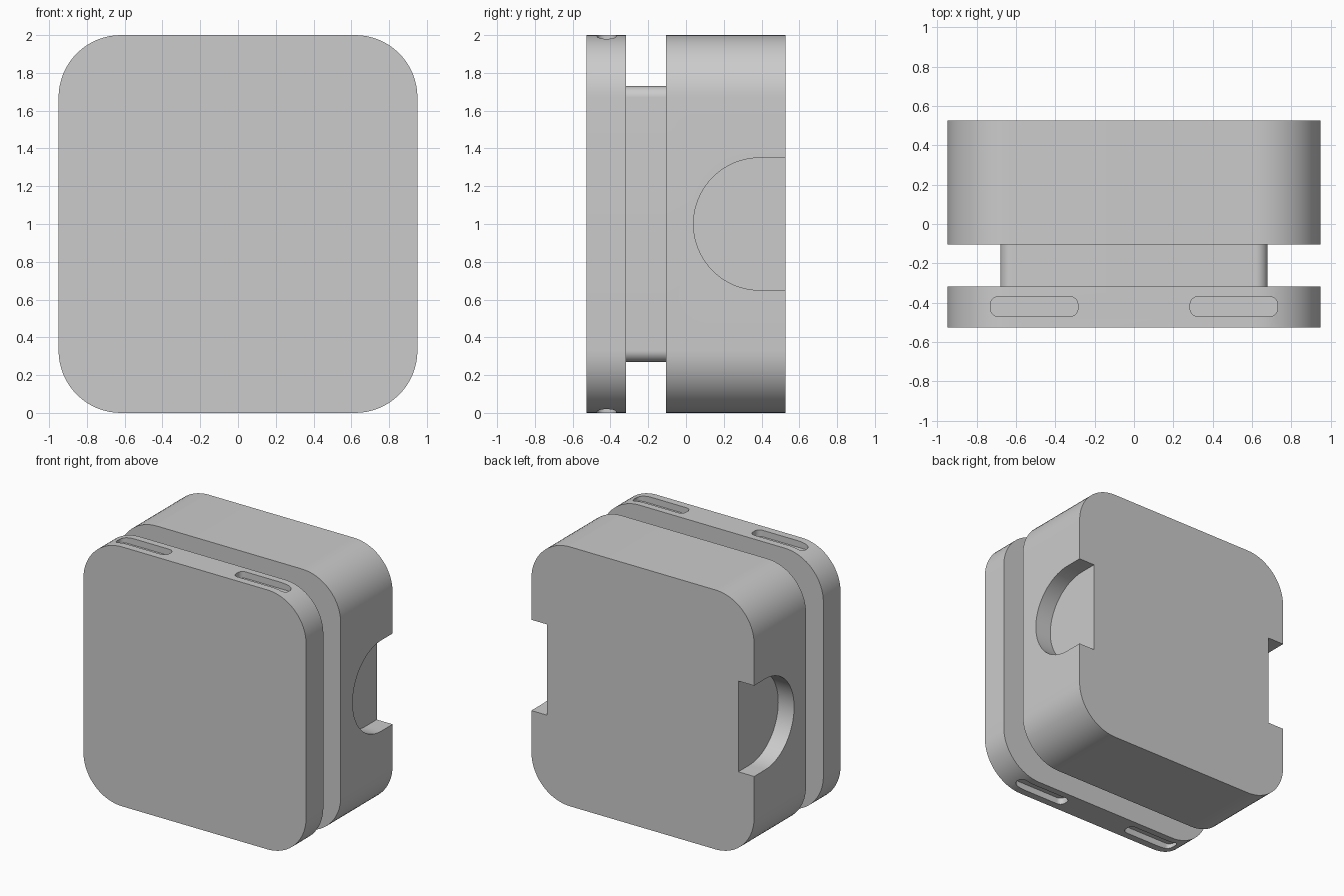
import bpy, bmesh
from math import cos, sin, pi
from mathutils import Vector

if "Cube" in bpy.data.objects:
    bpy.data.objects.remove(bpy.data.objects["Cube"])


def rounded_rect(w, h, r, n=16):
    """Outline of a rounded rectangle centred on the origin."""
    pts = []
    for k, (sx, sy) in enumerate([(1, 1), (-1, 1), (-1, -1), (1, -1)]):
        for i in range(n + 1):
            a = (k + i / n) * pi / 2
            pts.append((sx * (w / 2 - r) + r * cos(a), sy * (h / 2 - r) + r * sin(a)))
    return pts


def prism(name, outline, to_3d, sweep):
    """Extrude a 2D outline, placed in space by to_3d, along a vector."""
    bm = bmesh.new()
    face = bm.faces.new([bm.verts.new(to_3d(u, v)) for u, v in outline])
    ext = bmesh.ops.extrude_face_region(bm, geom=[face])
    bmesh.ops.translate(bm, vec=Vector(sweep),
                        verts=[g for g in ext['geom'] if isinstance(g, bmesh.types.BMVert)])
    bmesh.ops.recalc_face_normals(bm, faces=bm.faces)
    me = bpy.data.meshes.new(name)
    bm.to_mesh(me)
    bm.free()
    ob = bpy.data.objects.new(name, me)
    bpy.context.collection.objects.link(ob)
    return ob


def slab(name, w, h, r, y0, y1):
    return prism(name, rounded_rect(w, h, r), lambda u, v: (u, y0, 1 + v), (0, y1 - y0, 0))


def smooth(ob):
    bpy.ops.object.select_all(action='DESELECT')
    ob.select_set(True)
    bpy.context.view_layer.objects.active = ob
    bpy.ops.object.shade_smooth_by_angle(angle=pi / 6)


def cut(target, cutters):
    """Subtract the cutters, apply the result and drop the cutters."""
    for c in cutters:
        c.hide_render = True
        m = target.modifiers.new("cut", 'BOOLEAN')
        m.operation, m.solver, m.object = 'DIFFERENCE', 'EXACT', c
    bpy.context.view_layer.objects.active = target
    for m in list(target.modifiers):
        bpy.ops.object.modifier_apply(modifier=m.name)
    for c in cutters:
        bpy.data.objects.remove(c)


# Main slabs: thin front plate, recessed neck, thick rear housing
front_plate = slab("front_plate", 1.9, 2.0, 0.33, -0.527, -0.317)
neck = slab("neck", 1.36, 1.46, 0.06, -0.317, -0.105)
rear_housing = slab("rear_housing", 1.9, 2.0, 0.33, -0.105, 0.527)

# Shallow slots in the top and bottom edges of the front plate
slots = []
for x in (-0.508, 0.508):
    for z in (-0.1, 1.95):
        slots.append(prism("slot_cutter", rounded_rect(0.445, 0.1, 0.04, 8),
                           lambda u, v: (x + u, -0.42 + v, z), (0, 0, 0.15)))
cut(front_plate, slots)

# Round-ended finger notches on both sides, open at the back
arc = [(0.39 - 0.35 * sin(pi * i / 40), 1 + 0.35 * cos(pi * i / 40)) for i in range(41)]
arc += [(0.7, 0.65), (0.7, 1.35)]
notches = [prism("notch_cutter", arc, lambda u, v: (s * 0.815, u, v), (s * 0.3, 0, 0))
           for s in (-1, 1)]
cut(rear_housing, notches)

for part in (front_plate, neck, rear_housing):
    smooth(part)
